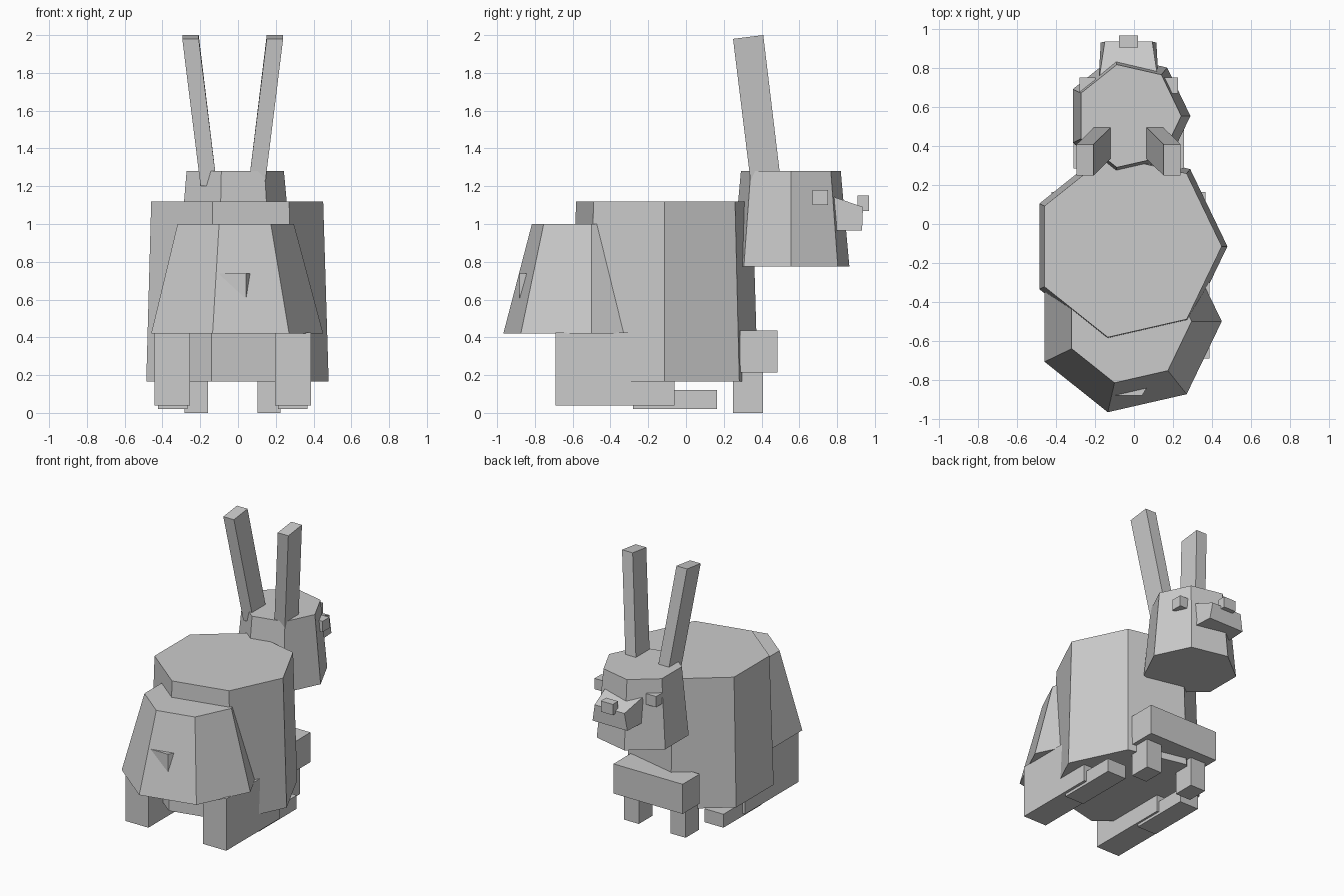
import bpy
import bmesh
import math

if "Cube" in bpy.data.objects:
    bpy.data.objects.remove(bpy.data.objects["Cube"], do_unlink=True)

CX = -0.028  # plane of symmetry of the animal

grey = bpy.data.materials.new("light grey")
grey.use_nodes = True
COLOUR = (0.6, 0.6, 0.6, 1)
grey.diffuse_color = COLOUR
grey.node_tree.nodes["Principled BSDF"].inputs["Base Color"].default_value = COLOUR


def loft(name, lower, upper):
    """Closed solid between two matching rings of points."""
    bm = bmesh.new()
    a = [bm.verts.new(p) for p in lower]
    b = [bm.verts.new(p) for p in upper]
    n = len(a)
    bm.faces.new(a[::-1])
    bm.faces.new(b)
    for i in range(n):
        j = (i + 1) % n
        bm.faces.new((a[i], a[j], b[j], b[i]))
    bmesh.ops.recalc_face_normals(bm, faces=bm.faces)
    mesh = bpy.data.meshes.new(name)
    bm.to_mesh(mesh)
    bm.free()
    mesh.materials.append(grey)
    obj = bpy.data.objects.new(name, mesh)
    bpy.context.collection.objects.link(obj)
    return obj


def rect(x, y, z):
    return [(x[0], y[0], z), (x[1], y[0], z), (x[1], y[1], z), (x[0], y[1], z)]


def box(name, x, y, z):
    return loft(name, rect(x, y, z[0]), rect(x, y, z[1]))


def frustum(name, y, z, r_low, r_high, sides=7):
    def ring(r, h):
        turns = [math.tau * i / sides for i in range(sides)]
        return [(CX + r * math.cos(t), y + r * math.sin(t), h) for t in turns]
    return loft(name, ring(r_low, z[0]), ring(r_high, z[1]))


# Torso, rump, tail peg and head
frustum("body", -0.115, (0.165, 1.12), 0.508, 0.479)
frustum("rump", -0.50, (0.42, 1.0), 0.479, 0.324)
frustum("tail", -0.76, (0.5, 0.737), 0.14, 0.14, sides=6)
frustum("head", 0.555, (0.775, 1.28), 0.318, 0.271)

# Crossed forearms and nose
box("forearms", (CX - 0.284, CX + 0.284), (0.285, 0.485), (0.215, 0.435))
box("nose", (CX - 0.049, CX + 0.049), (0.907, 0.969), (1.07, 1.15))

# Snout: tapered block with a sloping top
loft("snout",
     [(CX - .155, .72, .965), (CX + .155, .72, .965),
      (CX + .143, .932, .965), (CX - .143, .932, .965)],
     [(CX - .155, .72, 1.165), (CX + .155, .72, 1.165),
      (CX + .122, .937, 1.09), (CX - .122, .937, 1.09)])

# Paired limbs, eyes and ears, given as distances from the plane of symmetry
PAIRS = {
    "hind_leg": ((0.225, 0.415), (-0.69, -0.06), (0.04, 0.425)),
    "hind_foot": ((0.24, 0.395), (-0.28, 0.165), (0.02, 0.12)),
    "front_leg": ((0.13, 0.254), (0.25, 0.407), (0.0, 0.3)),
    "eye": ((0.17, 0.253), (0.67, 0.752), (1.10, 1.18)),
}
for side, s in (("right", 1), ("left", -1)):
    for part, (x, y, z) in PAIRS.items():
        box(f"{side}_{part}", [CX + s * v for v in x], y, z)

    # Ear leaning outward and toward the rump
    low = rect([CX + s * 0.083, CX + s * 0.17], (0.345, 0.505), 1.2)
    high = [(px + s * 0.097, py - 0.096, 1.98 if py < 0.4 else 2.0) for px, py, _ in low]
    loft(f"{side}_ear", low, high)
